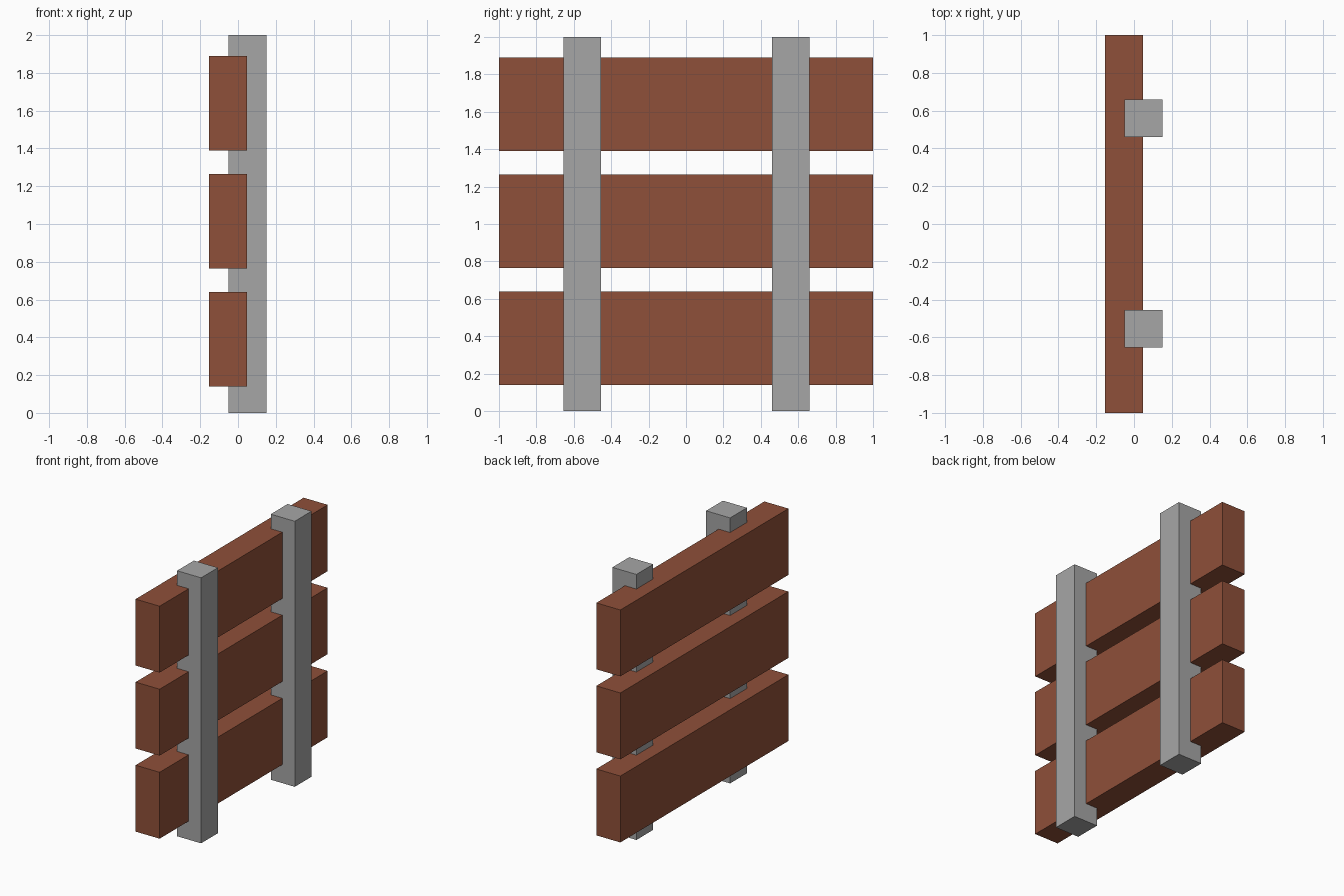
import bpy

if "Cube" in bpy.data.objects:
    bpy.data.objects.remove(bpy.data.objects["Cube"])


def box(name, center, size, material):
    bpy.ops.mesh.primitive_cube_add(size=1, location=center)
    obj = bpy.context.object
    obj.name = name
    obj.scale = size
    bpy.ops.object.transform_apply(location=False, rotation=False, scale=True)
    obj.data.materials.append(material)
    return obj


def colour(name, rgb):
    mat = bpy.data.materials.new(name)
    mat.diffuse_color = (*rgb, 1)
    mat.use_nodes = True
    mat.node_tree.nodes["Principled BSDF"].inputs["Base Color"].default_value = mat.diffuse_color
    return mat


wood = colour("brown_wood", (0.275, 0.08, 0.041))
grey = colour("grey_post", (0.38, 0.38, 0.38))

# Three horizontal planks
for i, z in enumerate((0.389, 1.015, 1.64)):
    box(f"plank_{i + 1}", (-0.053, 0, z), (0.2, 2, 0.5), wood)

# Two upright posts, sunk into the planks
for name, y in (("front_post", -0.555), ("back_post", 0.56)):
    box(name, (0.051, y, 1), (0.2, 0.2, 2), grey)
